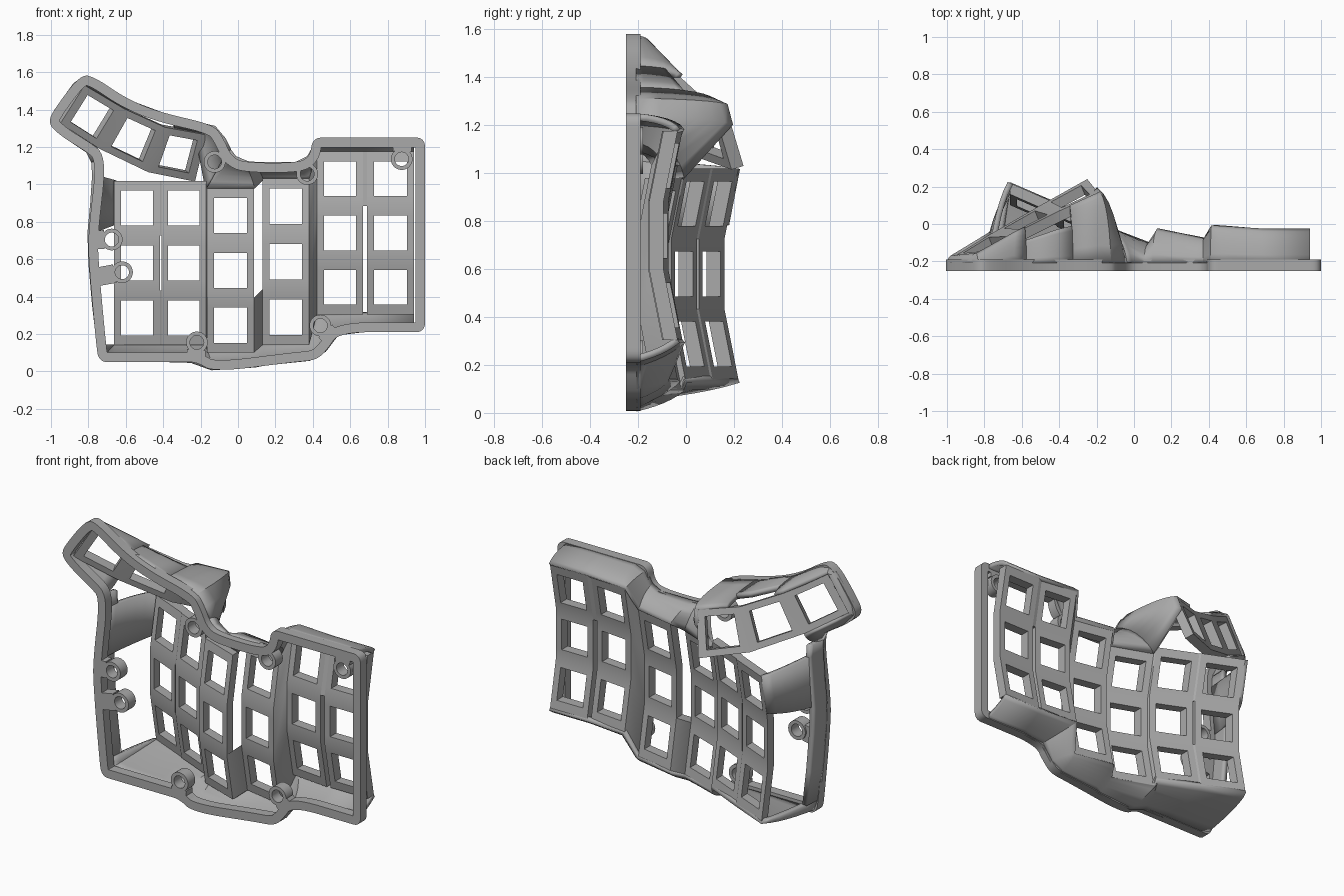
import bpy, bmesh, math
from mathutils import Vector as V

if "Cube" in bpy.data.objects:
    bpy.data.objects.remove(bpy.data.objects["Cube"])

grey = bpy.data.materials.new("plain_grey")
grey.use_nodes = True
grey.diffuse_color = (0.4, 0.4, 0.4, 1)
grey.node_tree.nodes["Principled BSDF"].inputs["Base Color"].default_value = (0.4, 0.4, 0.4, 1)
FRONT, RIM = -0.25, -0.19


def finish(name, bm, thick=0.0):
    bmesh.ops.remove_doubles(bm, verts=bm.verts, dist=0.0005)
    bmesh.ops.recalc_face_normals(bm, faces=bm.faces)
    me = bpy.data.meshes.new(name)
    bm.to_mesh(me)
    bm.free()
    me.materials.append(grey)
    ob = bpy.data.objects.new(name, me)
    bpy.context.collection.objects.link(ob)
    if thick:
        mod = ob.modifiers.new("wall", "SOLIDIFY")
        mod.thickness, mod.offset = thick, 0
    bpy.ops.object.select_all(action="DESELECT")
    ob.select_set(True)
    bpy.context.view_layer.objects.active = ob
    bpy.ops.object.shade_smooth_by_angle(angle=math.radians(30))
    return ob


def quad(bm, *pts):
    bm.faces.new([bm.verts.new(p) for p in pts])


def thicken(bm, vec):
    bmesh.ops.remove_doubles(bm, verts=bm.verts, dist=0.0005)
    ret = bmesh.ops.extrude_face_region(bm, geom=bm.faces[:], use_keep_orig=True)
    bmesh.ops.translate(bm, verts=[g for g in ret["geom"] if isinstance(g, bmesh.types.BMVert)], vec=vec)


def key_strip(name, a, b, vec, mu, mv):
    """Strip of square key frames between edge a and edge b."""
    bm = bmesh.new()
    for i in range(len(a) - 1):
        def at(u, v):
            return a[i].lerp(a[i + 1], v).lerp(b[i].lerp(b[i + 1], v), u)
        us, vs = (0, mu, 1 - mu, 1), (0, mv, 1 - mv, 1)
        for j in range(3):
            for k in range(3):
                if (j, k) != (1, 1):
                    quad(bm, at(us[j], vs[k]), at(us[j + 1], vs[k]),
                         at(us[j + 1], vs[k + 1]), at(us[j], vs[k + 1]))
    thicken(bm, vec)
    finish(name, bm)


def loft(name, pairs, bulge=0.6, limit=1.0, steps=6, thick=0.03):
    """Curved wall from rim points (x, z) to edge points in space."""
    bm = bmesh.new()
    rows = []
    for (x, z), top in pairs:
        p, q = V((x, RIM - 0.02, z)), V(top)
        c = p.lerp(q, 0.5).lerp(V((x, q.y, z)), bulge)
        ts = [limit * s / steps for s in range(steps + 1)]
        rows.append([p * (1 - t) ** 2 + c * 2 * t * (1 - t) + q * t * t for t in ts])
    for r, s in zip(rows, rows[1:]):
        for k in range(steps):
            quad(bm, r[k], s[k], s[k + 1], r[k + 1])
    finish(name, bm, thick)


# Flat rim that follows the case outline
outline = [(-.84, 1.59), (-.76, 1.57), (-.6, 1.46), (-.42, 1.385), (-.13, 1.32), (-.08, 1.25), (-.03, 1.14),
           (.06, 1.115), (.32, 1.115), (.385, 1.15), (.40, 1.25), (.5, 1.25), (.9, 1.25), (1, 1.25),
           (1, 1.14), (1, .32), (1, .21), (.9, .21), (.54, .21), (.48, .12), (.42, .06), (.3, .05),
           (-.13, -.005), (-.22, .05), (-.3, .05), (-.65, .05), (-.745, .05), (-.76, .16),
           (-.8, .6), (-.8, .75), (-.755, 1.13), (-.82, 1.18), (-.95, 1.26), (-1.02, 1.33), (-.97, 1.42)]
path = [V(p) for p in outline]
for _ in range(3):
    path = [p.lerp(q, t) for p, q in zip(path, path[1:] + path[:1]) for t in (.25, .75)]
n = len(path)
inner = []
for i, p in enumerate(path):
    d = (path[(i + 1) % n] - path[i - 1]).normalized()
    inner.append(p + V((d.y, -d.x)) * 0.052)
bm = bmesh.new()
for i in range(n):
    j = (i + 1) % n
    quad(bm, *[(p.x, FRONT, p.y) for p in (path[i], path[j], inner[j], inner[i])])
thicken(bm, V((0, RIM - FRONT, 0)))
finish("rim", bm)

# Screw bosses, each tied to the nearest stretch of rim
for k, (x, z) in enumerate([(-.125, 1.12), (.37, 1.055), (.875, 1.135), (-.675, .705),
                            (-.62, .53), (-.22, .155), (.44, .245)]):
    bm = bmesh.new()
    c, sides = V((x, z)), 28
    ring = [V((math.cos(math.tau * s / sides), math.sin(math.tau * s / sides))) for s in range(sides)]
    for e, f in zip(ring, ring[1:] + ring[:1]):
        quad(bm, *[(q.x, FRONT, q.y) for q in (c + e * .037, c + f * .037, c + f * .058, c + e * .058)])
    thicken(bm, V((0, .07, 0)))
    finish(f"screw_boss_{k}", bm)
    near = min(inner, key=lambda q: (q - c).length)
    d = (near - c).normalized()
    if (near - c).length > 0.05:
        side = V((-d.y, d.x)) * .05
        bm = bmesh.new()
        quad(bm, *[(q.x, FRONT, q.y) for q in (c + d * .04 + side, c + d * .04 - side,
                                               near + d * .02 - side, near + d * .02 + side)])
        thicken(bm, V((0, .06, 0)))
        finish(f"boss_tab_{k}", bm)

# Key columns: centre x, half width, depth at the ends, sideways slope, lowest z, row height
specs = [(-.54, .122, .165, .44, .14, .293), (-.29, .12, .05, .44, .14, .293),
         (-.04, .125, -.065, .37, .1, .293), (.255, .125, -.06, .2, .14, .297),
         (.545, .122, -.027, .1, .305, .29), (.815, .125, -.035, 0, .305, .29)]
cols = []
for k, (x, h, y, slope, z, row) in enumerate(specs):
    sag = (0, .058, .058, 0)
    a, b = [[V((x + s * h, y - s * h * slope - sag[r], z + row * r)) for r in range(4)] for s in (-1, 1)]
    cols.append((a, b))
    key_strip(f"key_column_{k}", a, b, V((0, -.06, 0)), .15, .18)

# Webs that join neighbouring columns, leaving slits elsewhere
for k, cells in enumerate([(0, 2), (0, 1, 2), (0,), (0, 1, 2), (2,)]):
    bm = bmesh.new()
    l, r = cols[k][1], cols[k + 1][0]
    for c in cells:
        quad(bm, l[c], r[c], r[c + 1], l[c + 1])
    thicken(bm, V((0, -.06, 0)))
    finish(f"column_web_{k}", bm)

# Thumb keys
low = [V(p) for p in [(-.97, -.18, 1.34), (-.76, -.05, 1.205), (-.5, .1, 1.08), (-.25, .24, 1.03)]]
high = [V(p) for p in [(-.84, -.165, 1.545), (-.63, -.045, 1.42), (-.41, .065, 1.32), (-.19, .165, 1.28)]]
key_strip("thumb_keys", low, high, V((.02, -.05, -.015)), .15, .17)


def top(k, s):
    return cols[k][s][3]


def bot(k, s):
    return cols[k][s][0]


# Walls between rim and columns
loft("upper_wall", [((.94, 1.235), top(5, 1)), ((.68, 1.235), top(5, 0)), ((.48, 1.235), top(4, 0)),
                    ((.42, 1.21), top(4, 0)), ((.38, 1.14), top(3, 1)), ((.31, 1.105), top(3, 1)),
                    ((.1, 1.105), top(3, 0)), ((.05, 1.11), top(2, 1)), ((-.02, 1.14), top(2, 0)),
                    ((-.05, 1.18), top(2, 0))])
loft("lower_wall", [((-.74, .14), bot(0, 0)), ((-.72, .08), bot(0, 0)), ((-.66, .065), bot(0, 0)),
                    ((-.41, .065), bot(0, 1)), ((-.25, .06), bot(1, 1)), ((-.14, .02), bot(2, 0)),
                    ((.09, .035), bot(2, 1)), ((.14, .045), bot(3, 0)), ((.38, .07), bot(3, 1)),
                    ((.46, .115), bot(3, 1)), ((.53, .205), bot(4, 0)), ((.68, .225), bot(5, 0)),
                    ((.94, .225), bot(5, 1))], bulge=.3)

# Shroud around the thumb keys, with an opening behind the middle key
loft("thumb_shroud_end", [((-.05, 1.18), top(2, 0)), ((-.08, 1.24), low[3].lerp(high[3], .7)),
                          ((-.13, 1.3), high[3]), ((-.2, 1.315), high[3]),
                          ((-.33, 1.345), high[2].lerp(high[3], .3))])
loft("thumb_shroud_middle", [((-.33, 1.345), high[2].lerp(high[3], .3)), ((-.42, 1.375), high[2]),
                             ((-.58, 1.435), high[1].lerp(high[2], .2))], limit=.5)
loft("thumb_shroud_tip", [((-.58, 1.435), high[1].lerp(high[2], .2)), ((-.65, 1.475), high[1]),
                          ((-.77, 1.55), high[0]), ((-.83, 1.56), high[0]), ((-.87, 1.53), high[0]),
                          ((-.97, 1.39), low[0]), ((-.985, 1.33), low[0]), ((-.92, 1.26), low[0].lerp(low[1], .3)),
                          ((-.8, 1.18), low[0].lerp(low[1], .7)), ((-.77, 1.12), low[1])])

# Side wall and the gusset that reaches the outer column
edge = cols[0][0]
side = [(-.77, 1.12), (-.765, 1.05), (-.775, .9), (-.79, .74), (-.785, .58), (-.765, .35), (-.74, .14)]
loft("side_wall", [(p, (p[0] + .005, -.09, p[1])) for p in side], bulge=0)
loft("side_gusset", [(side[1], edge[3]), (side[2], edge[2].lerp(edge[3], .6)),
                     (side[3], edge[2].lerp(edge[3], .2))], bulge=.4)
